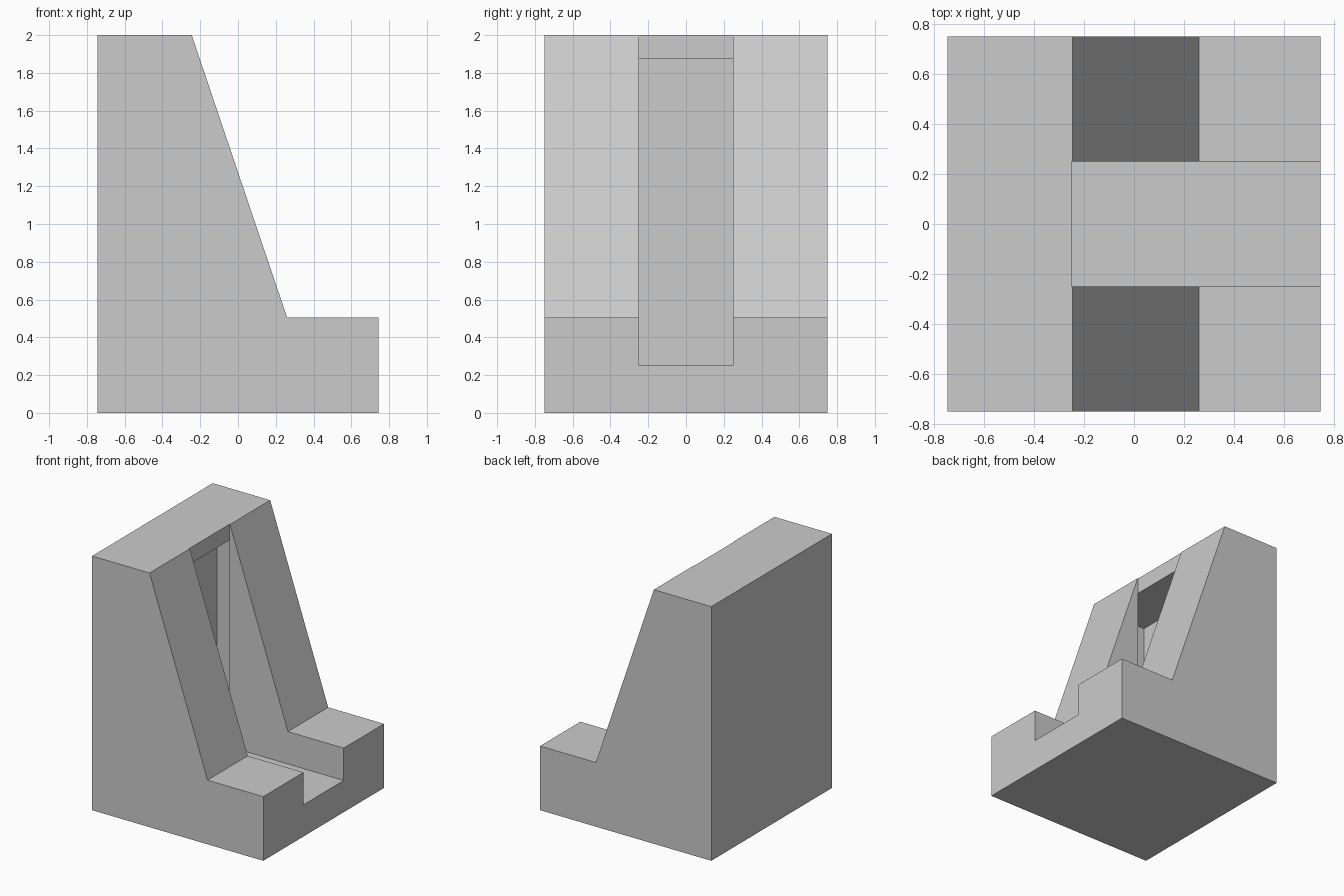
import bpy
import bmesh

cube = bpy.data.objects.get("Cube")
if cube:
    bpy.data.objects.remove(cube, do_unlink=True)

HALF_X, HALF_Y, HEIGHT = 0.745, 0.75, 2.0
STEP_Z = 0.505
SLOT_HALF, SLOT_FLOOR, SLOT_BACK = 0.25, 0.25, -0.25
WALL = 0.125


def make_object(name, bm):
    bmesh.ops.recalc_face_normals(bm, faces=bm.faces)
    mesh = bpy.data.meshes.new(name)
    bm.to_mesh(mesh)
    bm.free()
    obj = bpy.data.objects.new(name, mesh)
    bpy.context.collection.objects.link(obj)
    return obj


def extrude(bm, faces, offset):
    """Extrude a region and return its moved end faces."""
    result = bmesh.ops.extrude_face_region(bm, geom=faces)["geom"]
    verts = [g for g in result if isinstance(g, bmesh.types.BMVert)]
    bmesh.ops.translate(bm, verts=verts, vec=offset)
    return [g for g in result if isinstance(g, bmesh.types.BMFace)]


# Grey material
grey = bpy.data.materials.new("plain grey")
colour = (0.6, 0.6, 0.6, 1.0)
grey.use_nodes = True
grey.diffuse_color = colour
bsdf = next(n for n in grey.node_tree.nodes if n.type == "BSDF_PRINCIPLED")
bsdf.inputs["Base Color"].default_value = colour

# Body: stepped, sloping side profile extruded along y
profile = [(-HALF_X, 0), (HALF_X, 0), (HALF_X, STEP_Z), (0.26, STEP_Z),
           (-0.245, HEIGHT), (-HALF_X, HEIGHT)]
bm = bmesh.new()
side = bm.faces.new([bm.verts.new((x, -HALF_Y, z)) for x, z in profile])
extrude(bm, [side], (0, 2 * HALF_Y, 0))
body = make_object("holder_body", bm)
body.data.materials.append(grey)

# Cutter: wide inner cavity joined to a narrow open slot
bm = bmesh.new()
back, wide, front = -HALF_X + WALL, HALF_Y - WALL, HALF_X + 0.2


def point(x, y):
    return bm.verts.new((x, y, SLOT_FLOOR))


neck_a, neck_b = point(SLOT_BACK, -SLOT_HALF), point(SLOT_BACK, SLOT_HALF)
cavity = bm.faces.new([point(back, -wide), point(SLOT_BACK, -wide), neck_a,
                       neck_b, point(SLOT_BACK, wide), point(back, wide)])
slot = bm.faces.new([neck_a, point(front, -SLOT_HALF),
                     point(front, SLOT_HALF), neck_b])
ceiling = HEIGHT - WALL
tops = extrude(bm, [cavity, slot], (0, 0, ceiling - SLOT_FLOOR))
slot_top = max(tops, key=lambda f: f.calc_center_median().x)
extrude(bm, [slot_top], (0, 0, WALL + 0.2))
# Drop the inner face left under the raised slot
inner = [f for f in bm.faces
         if all(len(e.link_faces) > 2 for e in f.edges)]
bmesh.ops.delete(bm, geom=inner, context="FACES_ONLY")
cutter = make_object("slot_cutter", bm)
cutter.hide_render = True

# Cut the body and discard the cutter
cut = body.modifiers.new("slot", "BOOLEAN")
cut.operation = "DIFFERENCE"
cut.solver = "EXACT"
cut.object = cutter
bpy.context.view_layer.objects.active = body
bpy.ops.object.modifier_apply(modifier=cut.name)
bpy.data.objects.remove(cutter, do_unlink=True)
